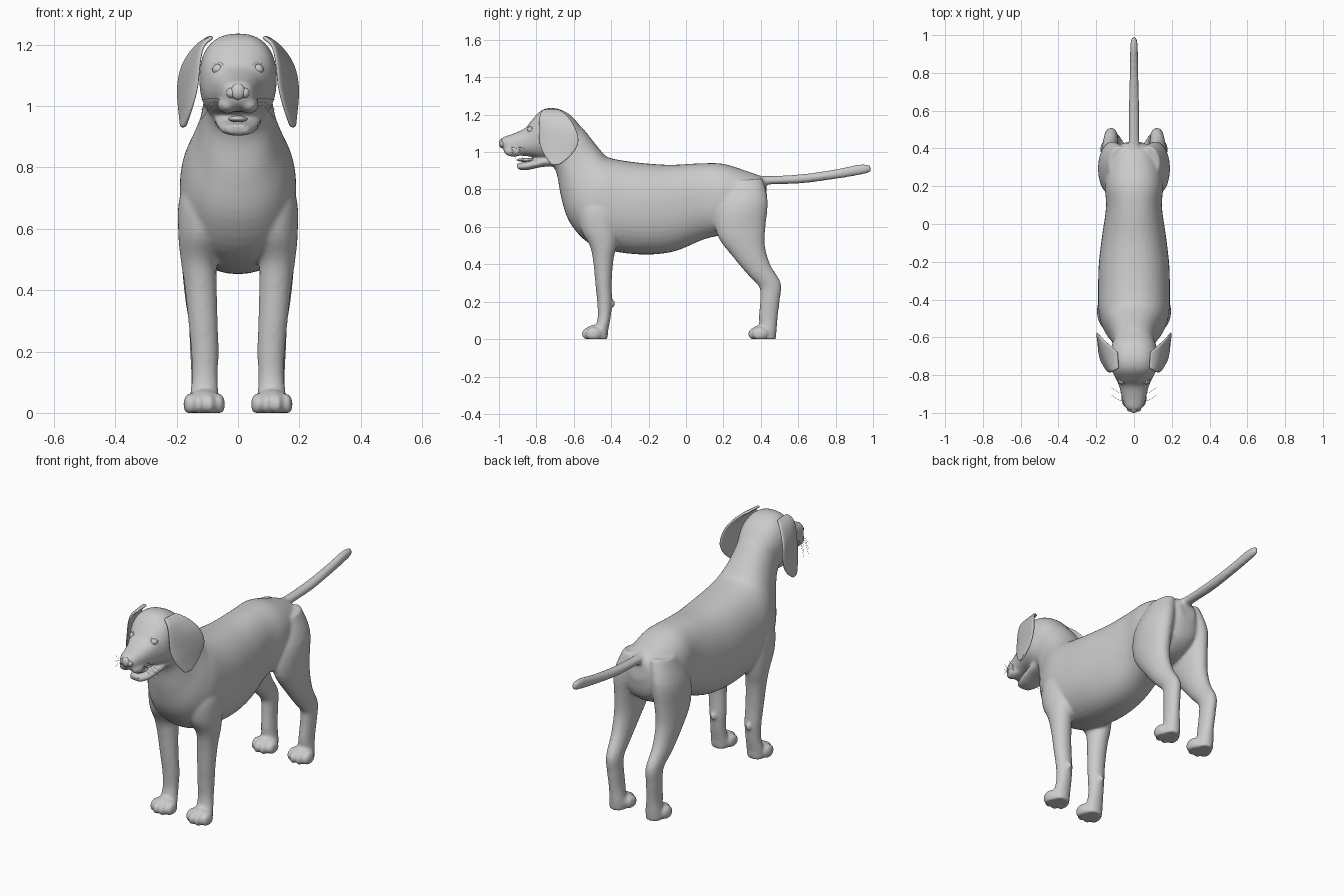
import bpy, bmesh, math
from mathutils import Vector, Matrix


def spline(rows, sub=4):
    """Catmull-Rom interpolation of section rows."""
    rows = [list(r) for r in rows]
    out = []
    for i in range(len(rows) - 1):
        a, b, c, d = (rows[max(0, min(len(rows) - 1, i + k))] for k in (-1, 0, 1, 2))
        for s in range(sub):
            t = s / sub
            out.append([0.5 * (2 * q + (r - p) * t + (2 * p - 5 * q + 4 * r - w) * t * t
                               + (3 * q - p - 3 * r + w) * t ** 3)
                        for p, q, r, w in zip(a, b, c, d)])
    return out + [rows[-1]]


def loft(bm, rows, side=1, e=1.0, n=28):
    """Rings spanning (y1,z1)-(y2,z2), centred on cx, with half width hw."""
    rings = []
    for y1, z1, y2, z2, cx, hw in spline(rows):
        ring = []
        for k in range(n):
            a = 2 * math.pi * k / n
            u, v = (math.copysign(abs(f) ** e, f) for f in (math.cos(a), math.sin(a)))
            ring.append(bm.verts.new((side * (cx + hw * v),
                                      (y1 + y2) / 2 + u * (y1 - y2) / 2,
                                      max(0, (z1 + z2) / 2 + u * (z1 - z2) / 2))))
        rings.append(ring)
    for p, q in zip(rings, rings[1:]):
        for k in range(n):
            bm.faces.new((p[k], p[(k + 1) % n], q[(k + 1) % n], q[k]))
    bm.faces.new(rings[0])
    bm.faces.new(rings[-1])


def ball(bm, c, r):
    m = Matrix.Translation(c) @ Matrix.Diagonal((*r, 1))
    vs = bmesh.ops.create_uvsphere(bm, u_segments=24, v_segments=14, radius=1, matrix=m)["verts"]
    for v in vs:
        v.co.z = max(0, v.co.z)


def finish(bm, name):
    bmesh.ops.recalc_face_normals(bm, faces=bm.faces)
    me = bpy.data.meshes.new(name)
    bm.to_mesh(me)
    bm.free()
    for p in me.polygons:
        p.use_smooth = True
    ob = bpy.data.objects.new(name, me)
    bpy.context.collection.objects.link(ob)
    return ob


bm = bmesh.new()

# Trunk and neck
loft(bm, [
    (.425, .85, .435, .74, 0, .05), (.39, .875, .41, .64, 0, .10), (.32, .90, .33, .58, 0, .14),
    (.2, .937, .22, .56, 0, .155), (.08, .94, .10, .535, 0, .148), (-.08, .932, -.06, .47, 0, .17),
    (-.22, .94, -.22, .452, 0, .187), (-.34, .955, -.40, .472, 0, .19),
    (-.41, .97, -.53, .52, 0, .187), (-.44, .99, -.625, .63, 0, .165),
    (-.49, 1.05, -.668, .76, 0, .13), (-.55, 1.125, -.69, .88, 0, .112),
    (-.62, 1.19, -.72, .94, 0, .11)], e=.88, n=40)

# Skull and muzzle
loft(bm, [
    (-.55, 1.12, -.66, .95, 0, .10), (-.62, 1.2, -.70, .94, 0, .122), (-.70, 1.235, -.74, .95, 0, .126),
    (-.77, 1.225, -.79, .965, 0, .115), (-.825, 1.17, -.83, .975, 0, .092),
    (-.86, 1.128, -.87, .98, 0, .077), (-.92, 1.10, -.915, .982, 0, .064),
    (-.97, 1.083, -.96, .995, 0, .05), (-.99, 1.07, -.98, 1.015, 0, .03)], e=.85)

# Lower jaw
loft(bm, [(-.70, 1.0, -.69, .925, 0, .08), (-.79, .965, -.77, .92, 0, .072),
          (-.86, .947, -.85, .904, 0, .058), (-.905, .94, -.9, .906, 0, .036)], e=.85)

# Upper lips
for s in (1, -1):
    ball(bm, (s * .035, -.92, 1.005), (.033, .055, .03))

# Tail
loft(bm, [(.33, .89, .36, .80, 0, .05), (.42, .872, .43, .825, 0, .029), (.62, .882, .62, .833, 0, .027),
          (.80, .908, .81, .858, 0, .023), (.93, .935, .95, .882, 0, .02),
          (.985, .93, .99, .895, 0, .013)])

for s in (1, -1):
    # Front leg with shoulder
    loft(bm, [
        (-.53, .80, -.38, .80, .09, .055), (-.575, .70, -.35, .70, .108, .083),
        (-.565, .59, -.35, .59, .115, .08), (-.515, .50, -.37, .50, .127, .06),
        (-.497, .42, -.388, .42, .122, .053), (-.485, .30, -.397, .30, .114, .048),
        (-.475, .20, -.395, .20, .108, .045), (-.472, .12, -.402, .12, .108, .042),
        (-.485, .05, -.415, .05, .11, .047), (-.485, .0, -.42, .0, .11, .045)], s)
    ball(bm, (s * .108, -.393, .19), (.015, .015, .02))
    # Hind leg with thigh and hock
    loft(bm, [
        (.22, .84, .41, .86, .08, .055), (.16, .70, .437, .74, .112, .074),
        (.165, .56, .425, .60, .124, .064), (.25, .44, .422, .50, .128, .054),
        (.33, .345, .45, .40, .127, .045), (.39, .28, .507, .30, .122, .038),
        (.397, .22, .502, .215, .12, .037), (.39, .12, .49, .115, .115, .037),
        (.395, .05, .485, .05, .112, .043), (.395, .0, .48, .0, .112, .043)], s)
    # Paws: instep and four toes each
    for y in (-.47, .42):
        ball(bm, (s * .11, y - .01, .035), (.056, .065, .042))
        for dx, dy in ((-.048, -.025), (-.018, -.047), (.018, -.047), (.048, -.025)):
            ball(bm, (s * .11 + dx, y + dy, .028), (.02, .042, .036))

body = finish(bm, "dog_body")
m = body.modifiers.new("blend", "REMESH")
m.mode = "VOXEL"
m.voxel_size = .008
m.use_smooth_shade = True
m = body.modifiers.new("soften", "SMOOTH")
m.factor = .5
m.iterations = 7

# Hanging ears: rows of z, front y, back y, front x, back x
bm = bmesh.new()
rows = spline([(1.225, -.765, -.68, .08, .085), (1.20, -.782, -.64, .112, .13),
               (1.14, -.787, -.595, .124, .178), (1.07, -.787, -.573, .130, .195),
               (1.02, -.777, -.585, .142, .194), (.97, -.75, -.625, .158, .188),
               (.93, -.715, -.68, .175, .183)], 2)
grid = []
for z, y0, y1, x0, x1 in rows:
    grid.append([bm.verts.new((x0 + (x1 - x0) * (k / 6) ** .7, y0 + (y1 - y0) * k / 6, z))
                 for k in range(7)])
for p, q in zip(grid, grid[1:]):
    for k in range(6):
        bm.faces.new((p[k], p[k + 1], q[k + 1], q[k]))
ears = finish(bm, "ears")
ears.modifiers.new("pair", "MIRROR")
m = ears.modifiers.new("thick", "SOLIDIFY")
m.thickness = .014
m.offset = 0
m = ears.modifiers.new("round", "SUBSURF")
m.levels = m.render_levels = 2

# Eyes with lids
bm = bmesh.new()
for s in (1, -1):
    ball(bm, (s * .064, -.829, 1.119), (.02, .02, .018))
finish(bm, "eyes")
for s in (1, -1):
    bpy.ops.mesh.primitive_torus_add(location=(s * .066, -.835, 1.119), major_radius=.02,
                                     minor_radius=.005, major_segments=24, minor_segments=8,
                                     rotation=(math.radians(72), 0, s * math.radians(38)))
    bpy.context.object.name = "eyelid"
    bpy.ops.object.shade_smooth()

# Nose pad with side lobes
bm = bmesh.new()
ball(bm, (0, -.982, 1.047), (.024, .018, .027))
for s in (1, -1):
    ball(bm, (s * .022, -.976, 1.043), (.016, .018, .018))
finish(bm, "nose")

# Tongue
bm = bmesh.new()
ball(bm, (0, -.855, .958), (.032, .05, .011))
finish(bm, "tongue")

# Whiskers
cu = bpy.data.curves.new("whiskers", "CURVE")
cu.dimensions = "3D"
cu.bevel_depth = .0008
cu.bevel_resolution = 0
for s in (1, -1):
    for i in range(6):
        z, y = 1.02 - .012 * (i % 3), -.94 + .04 * (i // 3)
        sp = cu.splines.new("POLY")
        sp.points.add(2)
        for p, (dx, dy, dz) in zip(sp.points, ((.045, 0, 0), (.085, .01, .006), (.12, .035, -.02 + .02 * (1 - i % 3)))):
            p.co = (s * dx, y + dy, z + dz, 1)
whiskers = bpy.data.objects.new("whiskers", cu)
bpy.context.collection.objects.link(whiskers)
